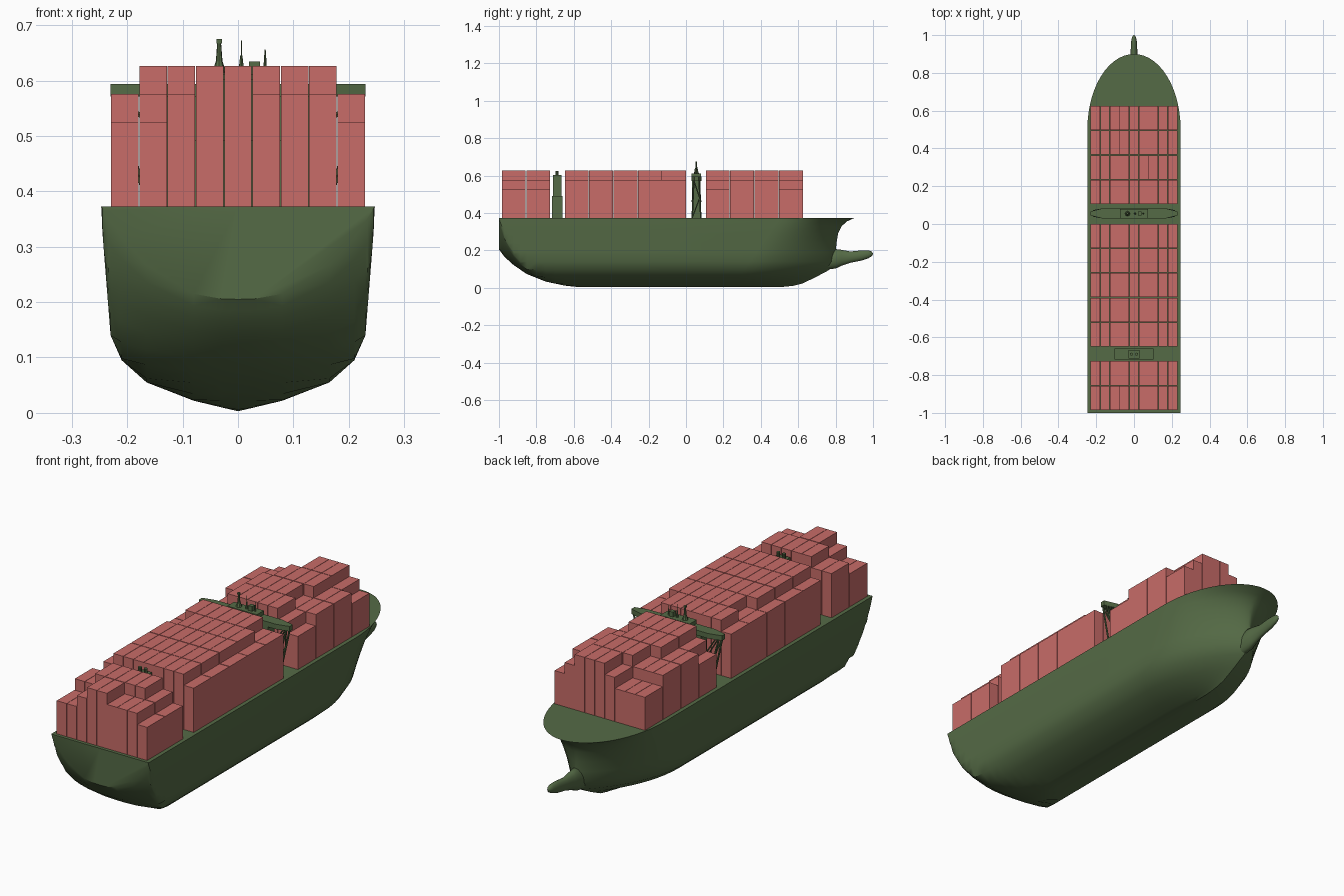
import bpy, bmesh, math
from mathutils import Vector

if "Cube" in bpy.data.objects:
    bpy.data.objects.remove(bpy.data.objects["Cube"])

DECK = 0.373
HALF = 0.247


def material(name, rgb):
    m = bpy.data.materials.new(name)
    m.diffuse_color = (*rgb, 1)
    m.use_nodes = True
    m.node_tree.nodes["Principled BSDF"].inputs["Base Color"].default_value = m.diffuse_color
    return m


GREEN = material("hull_green", (0.091, 0.147, 0.061))
RED = material("container_red", (0.58, 0.15, 0.14))


def finish(bm, name, mat, smooth=None):
    bmesh.ops.recalc_face_normals(bm, faces=bm.faces[:])
    me = bpy.data.meshes.new(name)
    bm.to_mesh(me)
    bm.free()
    me.materials.append(mat)
    ob = bpy.data.objects.new(name, me)
    bpy.context.collection.objects.link(ob)
    if smooth:
        bpy.ops.object.select_all(action='DESELECT')
        ob.select_set(True)
        bpy.context.view_layer.objects.active = ob
        bpy.ops.object.shade_smooth_by_angle(angle=math.radians(smooth))
    return ob


def add_box(bm, x0, x1, y0, y1, z0, z1):
    r = bmesh.ops.create_cube(bm, size=1)
    for v in r["verts"]:
        v.co = ((x0 + x1) / 2 + v.co.x * (x1 - x0),
                (y0 + y1) / 2 + v.co.y * (y1 - y0),
                (z0 + z1) / 2 + v.co.z * (z1 - z0))


def add_rod(bm, a, b, r0, r1, sides=8):
    a, b = Vector(a), Vector(b)
    d = b - a
    r = bmesh.ops.create_cone(bm, cap_ends=True, segments=sides, radius1=r0, radius2=r1, depth=d.length)
    q = Vector((0, 0, 1)).rotation_difference(d)
    for v in r["verts"]:
        v.co = q @ v.co + (a + b) / 2


def lerp(table, t):
    for (a, va), (b, vb) in zip(table, table[1:]):
        if t <= b:
            return va + (vb - va) * max(0, (t - a) / (b - a))
    return table[-1][1]


# Hull: rows run from the transom to the stem; each is (half width, height, stem y)
rows = [(0, .003, .50), (.03, .010, .57), (.08, .022, .62), (.165, .055, .69),
        (.21, .095, .765), (.23, .14, .80), (.234, .19, .80), (.238, .24, .805),
        (.242, .29, .813), (.245, .33, .833), (.246, .355, .86), (HALF, DECK, .90)]
keel = [(-1, .205), (-.97, .165), (-.92, .12), (-.85, .073), (-.75, .033), (-.65, .012), (-.55, .0)]
flare = [(-1, .168), (-.97, .11), (-.9, .05), (-.8, .025), (-.65, .005), (-.55, 0)]
AFT = [-1, -.985, -.97, -.945, -.92, -.885, -.85, -.8, -.75, -.7, -.65, -.6, -.55, -.2]
BOW_STEPS = 14


def hull_row(xm, zm, stem):
    k = zm / DECK
    pts = []
    for y in AFT:
        z = max(zm, lerp(keel, y) + lerp(flare, y) * (xm / HALF) ** 2.5)
        pts.append((xm, y, min(z, DECK)))
    start = .25 + .25 * k
    power = 1 - .5 * k ** 1.5
    for i in range(BOW_STEPS + 1):
        u = math.sin(math.pi / 2 * i / BOW_STEPS)
        pts.append((xm * max(0, 1 - u * u) ** power, start + (stem - start) * u, zm))
    return pts


bm = bmesh.new()
grid = [hull_row(*r) for r in rows]
for s in (1, -1):
    g = [[bm.verts.new((s * x, y, z)) for x, y, z in row] for row in grid]
    for a, b in zip(g, g[1:]):
        for j in range(len(a) - 1):
            bm.faces.new((a[j], a[j + 1], b[j + 1], b[j]))
    # deck strip and transom halves
    top = g[-1]
    mid = [bm.verts.new((0, v.co.y, DECK)) for v in top]
    for j in range(len(top) - 1):
        bm.faces.new((top[j], top[j + 1], mid[j + 1], mid[j]))
    bm.faces.new([row[0] for row in g] + [mid[0]])
bmesh.ops.remove_doubles(bm, verts=bm.verts[:], dist=.0003)
finish(bm, "hull", GREEN, 35)

# Bulbous bow: elliptical rings (y, centre z, half height, half width)
rings = [(.72, .125, .03, .025), (.80, .155, .052, .030), (.83, .16, .043, .024),
         (.88, .164, .030, .018), (.94, .173, .027, .017), (.975, .179, .021, .014),
         (.992, .181, .013, .009), (1.0, .182, .003, .002)]
bm = bmesh.new()
N = 16
loops = []
for y, zc, h, w in rings:
    loops.append([bm.verts.new((w * math.cos(2 * math.pi * i / N), y, zc + h * math.sin(2 * math.pi * i / N)))
                  for i in range(N)])
for a, b in zip(loops, loops[1:]):
    for i in range(N):
        bm.faces.new((a[i], a[(i + 1) % N], b[(i + 1) % N], b[i]))
bm.faces.new(loops[0])
bm.faces.new(loops[-1])
finish(bm, "bulbous_bow", GREEN, 50)

# Container stacks: bay start y and tier count of each of the nine columns
BAYS = [(-.985, "334554443"), (-.854, "445555543"), (-.648, "455555554"), (-.518, "455555554"),
        (-.387, "455555554"), (-.257, "445555554"), (-.127, "455555544"), (.106, "345555543"),
        (.236, "445555444"), (.367, "444555544"), (.497, "333455543")]
TIER = .0506
COL = .0511
for n, (y, tiers) in enumerate(BAYS):
    bm = bmesh.new()
    for c, t in enumerate(tiers):
        x = -.23 + c * COL
        add_box(bm, x + .0008, x + COL - .0008, y, y + .1275, DECK, DECK + TIER * int(t))
    finish(bm, f"container_bay_{n + 1}", RED)

# Bridge tower with its raised wheelhouse
bm = bmesh.new()
add_box(bm, -.13, .13, .033, .077, DECK, .572)
add_box(bm, -.075, .075, .030, .080, .594, .612)
add_box(bm, .02, .04, .045, .065, .612, .634)
finish(bm, "bridge_tower", GREEN)

# Bridge wings: plan with tapered ends, extruded upward
bm = bmesh.new()
plan = [(-.23, .045), (-.17, .03), (.17, .03), (.23, .045), (.23, .067), (.17, .082), (-.17, .082), (-.23, .067)]
f = bm.faces.new([bm.verts.new((x, y, .571)) for x, y in plan])
r = bmesh.ops.extrude_face_region(bm, geom=[f])
for v in r["geom"]:
    if isinstance(v, bmesh.types.BMVert):
        v.co.z = .594
finish(bm, "bridge_wings", GREEN)

# Truss legs under the wings
bm = bmesh.new()
for s in (1, -1):
    for y0, y1 in ((.033, .042), (.079, .07)):
        add_rod(bm, (s * .165, y0, DECK), (s * .215, y1, .573), .004, .004, 6)
        add_rod(bm, (s * .13, y0, .46), (s * .20, y1, .573), .003, .003, 6)
    add_rod(bm, (s * .165, .033, DECK), (s * .19, .073, .48), .003, .003, 6)
    add_rod(bm, (s * .19, .073, .48), (s * .215, .042, .573), .003, .003, 6)
finish(bm, "wing_trusses", GREEN)

# Masts on the wheelhouse roof
bm = bmesh.new()
add_rod(bm, (-.034, .055, .61), (-.034, .055, .635), .014, .006)
add_rod(bm, (-.034, .055, .635), (-.034, .055, .668), .006, .0035)
add_box(bm, -.039, -.029, .050, .060, .667, .675)
add_rod(bm, (.006, .055, .61), (.006, .055, .645), .006, .002)
add_rod(bm, (.006, .055, .645), (.006, .055, .672), .001, .001, 6)
add_rod(bm, (.049, .055, .594), (.049, .055, .656), .005, .001)
finish(bm, "roof_masts", GREEN)

# Funnel casing, stack and exhaust pipes
bm = bmesh.new()
add_box(bm, -.103, .103, -.717, -.660, DECK, .492)
add_box(bm, -.03, .03, -.712, -.666, .492, .602)
for x in (-.014, .014):
    add_rod(bm, (x, -.689, .602), (x, -.689, .625), .008, .008, 10)
finish(bm, "funnel", GREEN)
